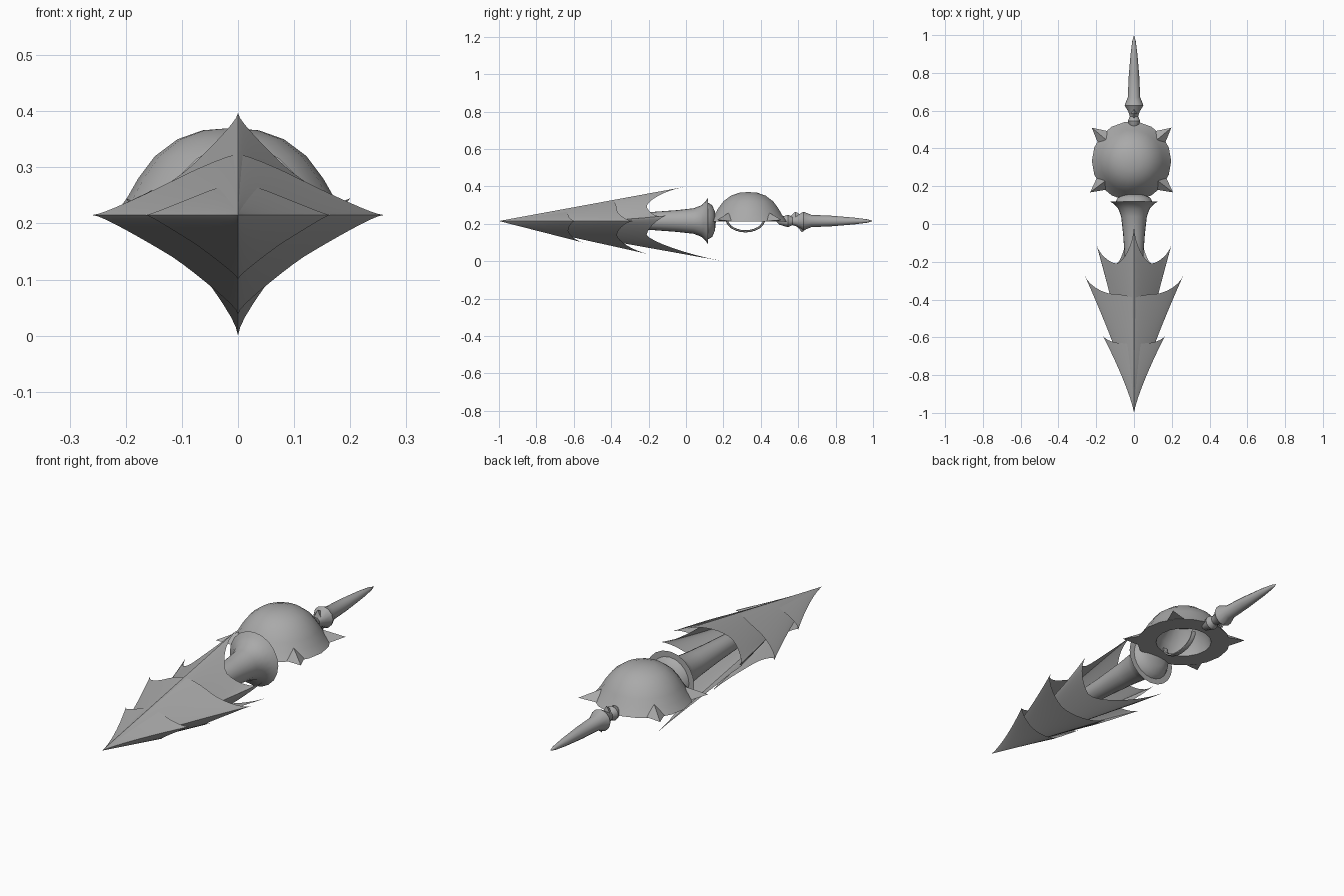
import bpy, bmesh, math
from mathutils import Vector

if "Cube" in bpy.data.objects:
    bpy.data.objects.remove(bpy.data.objects["Cube"])

grey = bpy.data.materials.new("plain grey")
grey.diffuse_color = (0.4, 0.4, 0.4, 1)
grey.use_nodes = True
grey.node_tree.nodes["Principled BSDF"].inputs["Base Color"].default_value = grey.diffuse_color
Z0 = 0.215  # height of the weapon's long axis


def finish(name, bm, angle=40):
    bmesh.ops.remove_doubles(bm, verts=bm.verts, dist=1e-5)
    me = bpy.data.meshes.new(name)
    bm.to_mesh(me)
    bm.free()
    me.materials.append(grey)
    ob = bpy.data.objects.new(name, me)
    bpy.context.collection.objects.link(ob)
    bpy.ops.object.select_all(action='DESELECT')
    ob.select_set(True)
    bpy.context.view_layer.objects.active = ob
    bpy.ops.object.shade_smooth_by_angle(angle=math.radians(angle))
    return ob


def grid(bm, rows, flip=False):
    vs = [[bm.verts.new(p) for p in r] for r in rows]
    for a, b in zip(vs, vs[1:]):
        for i in range(len(a) - 1):
            f = [a[i], a[i + 1], b[i + 1], b[i]]
            bm.faces.new(f[::-1] if flip else f)


def lathe(name, profile, n, centre, axis, angle=40):
    """Revolve (distance, radius) pairs about the y or z axis."""
    bm = bmesh.new()
    rows = []
    for d, r in profile:
        row = []
        for i in range(n + 1):
            a = 2 * math.pi * (i % n) / n
            c, s = r * math.cos(a), r * math.sin(a)
            p = (c, d, s) if axis == 'y' else (c, s, d)
            row.append(Vector(p) + Vector(centre))
        rows.append(row)
    grid(bm, rows)
    bmesh.ops.remove_doubles(bm, verts=bm.verts, dist=1e-5)
    bmesh.ops.recalc_face_normals(bm, faces=bm.faces)
    return finish(name, bm, angle)


def head_layer(name, side, top, bottom, notch, lift=0.0):
    """Four-finned concave shell swept from the point; fins end in barbs.
    side, top, bottom = (reach, y of the barb tip)."""
    bm = bmesh.new()
    nt, na = 14, 16
    for sx in (1, -1):
        for sz, fin in ((1, top), (-1, bottom)):
            rows = []
            for j in range(na + 1):
                a = j / na
                tip = fin[1] if a < 0.5 else side[1]
                y_end = notch + (tip - notch) * abs(1 - 2 * a) ** 1.6
                c = max(0, math.cos(a * math.pi / 2)) if j < na else 0
                s = math.sin(a * math.pi / 2)
                row = []
                for i in range(nt + 1):
                    y = -1 + (y_end + 1) * i / nt
                    ts, tf = (y + 1) / (side[1] + 1), (y + 1) / (fin[1] + 1)
                    x = side[0] * ts ** 1.25 * s ** 1.8
                    z = fin[0] * tf * c ** 1.8
                    row.append((sx * x, y, Z0 + sz * z + lift * ts ** 4 * a ** 3))
                rows.append(row)
            grid(bm, rows, flip=(sx * sz < 0))
    return finish(name, bm, 35)


# Barbed lance head: three nested layers
head_layer("head_front_barbs", (0.165, -0.59), (0.058, -0.65), (0.115, -0.55), -0.63)
head_layer("head_middle_barbs", (0.26, -0.275), (0.108, -0.40), (0.177, -0.20), -0.37)
head_layer("head_rear_barbs", (0.20, -0.105), (0.182, -0.01), (0.215, 0.20), -0.21, 0.03)

# Grip with flared collar and rounded end
lathe("grip", [(-0.6, 0), (-0.45, 0.035), (-0.2, 0.047), (-0.05, 0.058), (0.04, 0.068),
               (0.08, 0.083), (0.105, 0.105), (0.118, 0.125), (0.118, 0.098),
               (0.14, 0.085), (0.155, 0.05), (0.16, 0)], 20, (0, 0, Z0), 'y')

# Bell-shaped dome with a flat underside ring and hollow inside
DC = Vector((-0.013, 0.333, 0))
lathe("dome", [(0.37, 0), (0.366, 0.05), (0.35, 0.095), (0.32, 0.135), (0.28, 0.165),
               (0.245, 0.185), (0.212, 0.21), (0.212, 0.125), (0.26, 0.115),
               (0.32, 0.07), (0.335, 0)], 18, DC, 'z')

# Four pointed studs around the dome rim
bm = bmesh.new()
for deg in (40, 140, 217, 323):
    d = Vector((math.cos(math.radians(deg)), math.sin(math.radians(deg)), 0))
    t = Vector((-d.y, d.x, 0))
    low = DC + Vector((0, 0, 0.213))
    tip = bm.verts.new(low + d * 0.275 + Vector((0, 0, 0.008)))
    base = [bm.verts.new(low + d * r + t * w + Vector((0, 0, h)))
            for r, w, h in ((0.19, -0.045, 0), (0.19, 0.045, 0), (0.165, 0, 0.05))]
    for i in range(3):
        bm.faces.new((base[i], base[(i + 1) % 3], tip))
    bm.faces.new(base[::-1])
bmesh.ops.recalc_face_normals(bm, faces=bm.faces)
finish("dome_studs", bm, 20)

# Thin curved bar under the dome
bm = bmesh.new()
rows = []
for i in range(13):
    a = math.pi * i / 12
    n = Vector((0, -math.cos(a), -math.sin(a)))
    mid = Vector((0, 0.318 - 0.1 * math.cos(a), 0.225 - 0.065 * math.sin(a)))
    rows.append([mid + n * 0.006 * math.cos(b * math.pi / 3)
                 + Vector((0.012 * math.sin(b * math.pi / 3), 0, 0)) for b in range(7)])
grid(bm, rows)
bmesh.ops.recalc_face_normals(bm, faces=bm.faces)
finish("under_bar", bm)

# Rear spike with knuckle
lathe("rear_spike", [(0.48, 0), (0.5, 0.02), (0.545, 0.033), (0.57, 0.022), (0.595, 0.03),
                     (0.628, 0.05), (0.67, 0.033), (0.78, 0.028), (0.9, 0.018),
                     (0.97, 0.009), (1.0, 0)], 12, (0, 0, Z0), 'y', 30)

# Small thorns above and below the knuckle
bm = bmesh.new()
for sz, y, reach in ((1, 0.585, 0.05), (-1, 0.62, 0.06)):
    tip = bm.verts.new((0, y, Z0 + sz * reach))
    base = [bm.verts.new((x, y + dy, Z0 + sz * 0.015))
            for x, dy in ((0.02, 0), (0, 0.06), (-0.02, 0), (0, -0.04))]
    for i in range(4):
        bm.faces.new((base[i], base[(i + 1) % 4], tip))
bmesh.ops.recalc_face_normals(bm, faces=bm.faces)
finish("knuckle_thorns", bm, 20)
